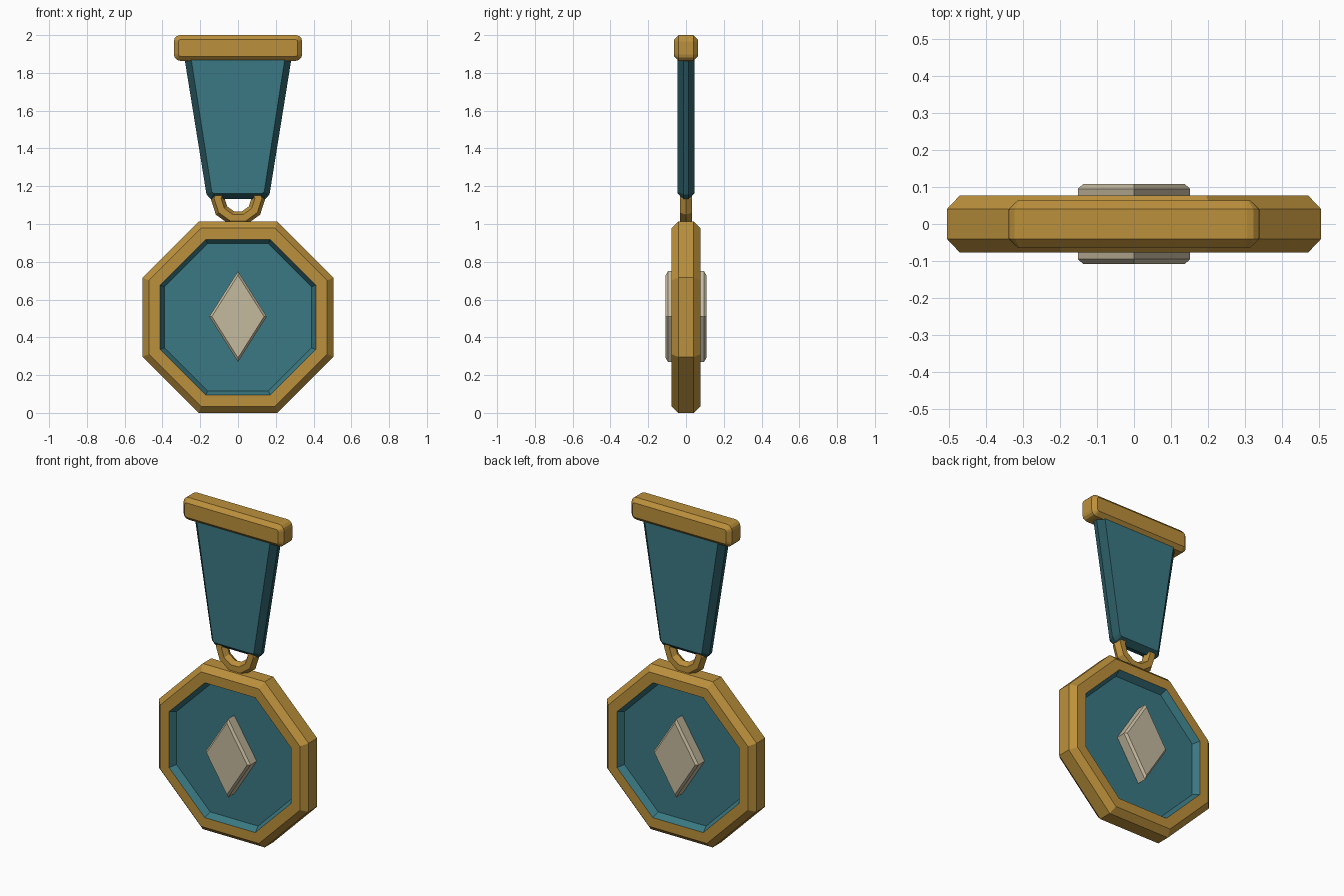
import bpy, bmesh, math

if "Cube" in bpy.data.objects:
    bpy.data.objects.remove(bpy.data.objects["Cube"])


def material(name, color):
    m = bpy.data.materials.new(name)
    m.diffuse_color = (*color, 1)
    m.use_nodes = True
    m.node_tree.nodes["Principled BSDF"].inputs["Base Color"].default_value = m.diffuse_color
    return m


GOLD = material("gold", (0.50, 0.28, 0.045))
TEAL = material("teal", (0.042, 0.190, 0.225))
DARK = material("dark teal", (0.020, 0.090, 0.108))
IVORY = material("ivory", (0.56, 0.49, 0.345))


def loft(name, half, bands, cap, mats):
    """Skin (y, outline) rings from the front to the middle, mirrored to the back.
    bands gives the material of each strip, cap that of the end faces."""
    rings = half + [(-y, o) for y, o in reversed(half)]
    strips = bands + [bands[-1]] + bands[::-1] if len(bands) == len(half) - 1 else bands
    bm = bmesh.new()
    loops = [[bm.verts.new((x, y, z)) for x, z in o] for y, o in rings]
    n = len(loops[0])
    for a, b, m in zip(loops, loops[1:], strips):
        for i in range(n):
            j = (i + 1) % n
            bm.faces.new((a[i], a[j], b[j], b[i])).material_index = m
    for lp in (loops[0], loops[-1]):
        bm.faces.new(lp).material_index = cap
    bmesh.ops.recalc_face_normals(bm, faces=bm.faces[:])
    me = bpy.data.meshes.new(name)
    bm.to_mesh(me)
    bm.free()
    for m in mats:
        me.materials.append(m)
    ob = bpy.data.objects.new(name, me)
    bpy.context.collection.objects.link(ob)
    return ob


def octagon(apothem, zc=0.506):
    r = apothem / math.cos(math.pi / 8)
    return [(r * math.cos((i + 0.5) * math.pi / 4),
             zc + r * math.sin((i + 0.5) * math.pi / 4)) for i in range(8)]


def mirrored(pts):
    return pts + [(-x, z) for x, z in reversed(pts)]


def diamond(w, h, zc=0.51):
    return [(w, zc), (0, zc + h), (-w, zc), (0, zc - h)]


def rounded_rect(w, h, r, zc, seg=3):
    pts = []
    for k, (sx, sz) in enumerate(((1, 1), (-1, 1), (-1, -1), (1, -1))):
        for i in range(seg + 1):
            a = (k + i / seg) * math.pi / 2
            pts.append((sx * (w - r) + r * math.cos(a),
                        zc + sz * (h - r) + r * math.sin(a)))
    return pts


# Octagonal medal: gold frame with recessed teal panel on both sides
loft("medal_body",
     [(-0.037, octagon(0.39)), (-0.077, octagon(0.412)),
      (-0.077, octagon(0.472)), (-0.041, octagon(0.506))],
     [1, 0, 0], 1, [GOLD, TEAL])

# Diamond emblem passing through to the back
loft("diamond_emblem",
     [(-0.108, diamond(0.138, 0.219)), (-0.095, diamond(0.152, 0.24))],
     [0], 0, [IVORY])

# Tapered ribbon with darker chamfered edges
inner = mirrored([(0.252, 1.90), (0.139, 1.172), (0.130, 1.162)])
outer = mirrored([(0.287, 1.90), (0.167, 1.157), (0.145, 1.133)])
loft("ribbon", [(-0.045, inner), (-0.013, outer)], [1], 0, [TEAL, DARK])

# Top bar with rounded corners and chamfered edges
loft("top_bar",
     [(-0.063, rounded_rect(0.316, 0.044, 0.012, 1.932)),
      (-0.04, rounded_rect(0.34, 0.068, 0.034, 1.932))],
     [0], 0, [GOLD])

# Hanging ring, upper half hidden in the ribbon
bpy.ops.mesh.primitive_torus_add(major_segments=10, minor_segments=6,
                                 major_radius=0.108, minor_radius=0.037,
                                 location=(0, 0, 1.135),
                                 rotation=(math.pi / 2, 0, 0))
ring = bpy.context.object
ring.name = "hanging_ring"
ring.data.materials.append(GOLD)
